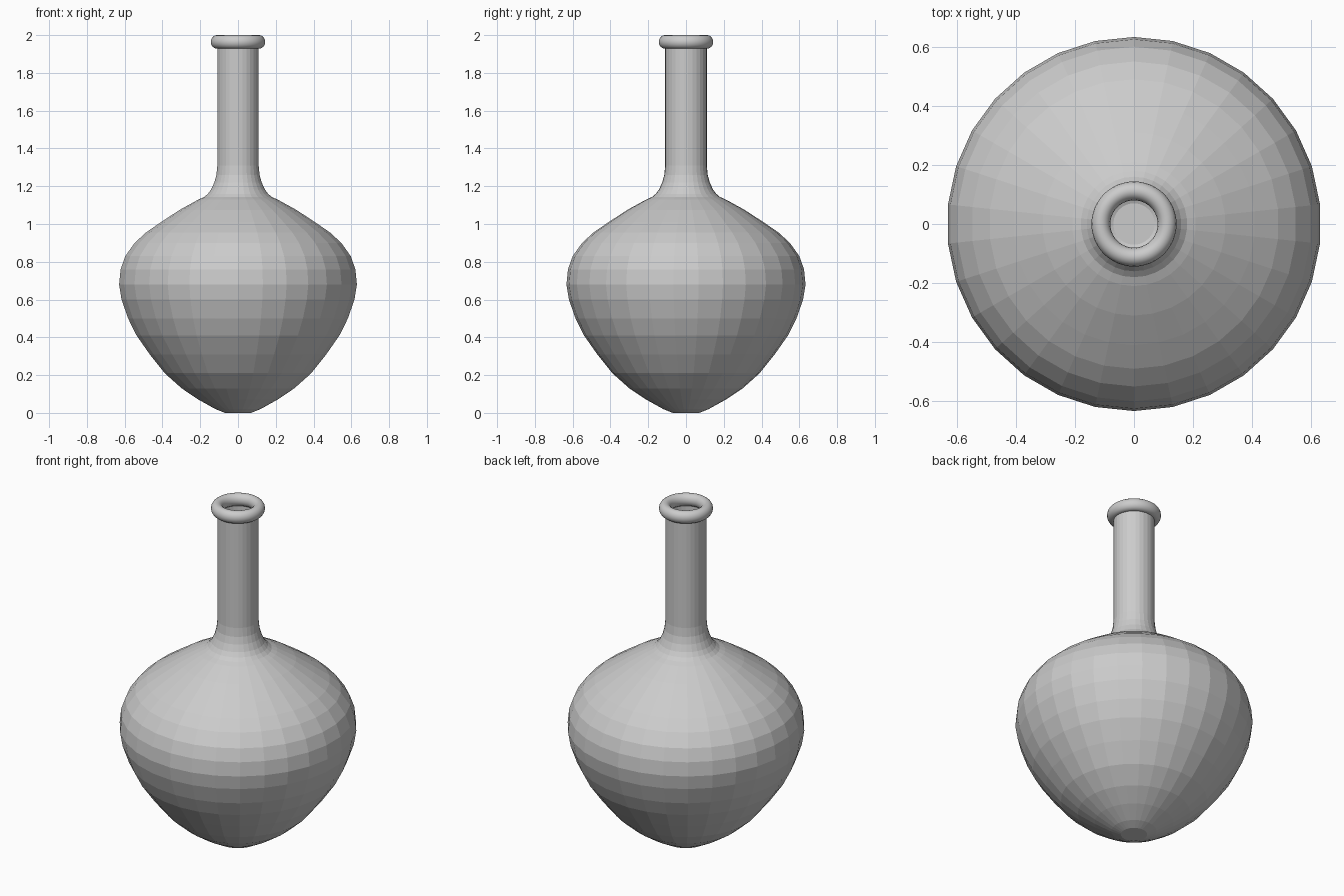
import bpy, bmesh
from math import pi, cos, sin

if "Cube" in bpy.data.objects:
    bpy.data.objects.remove(bpy.data.objects["Cube"])

SIDES = 30


def lathe(name, profile, sides, cap_bottom=False, closed=False):
    """Revolve (radius, height) points around the z axis."""
    bm = bmesh.new()
    rings = []
    for r, z in profile:
        rings.append([bm.verts.new((r * cos(pi / 2 + 2 * pi * i / sides),
                                    r * sin(pi / 2 + 2 * pi * i / sides), z))
                      for i in range(sides)])
    pairs = list(zip(rings, rings[1:]))
    if closed:
        pairs.append((rings[-1], rings[0]))
    for a, b in pairs:
        for i in range(sides):
            j = (i + 1) % sides
            bm.faces.new((a[i], a[j], b[j], b[i]))
    if cap_bottom:
        bm.faces.new(rings[0][::-1])
    bmesh.ops.recalc_face_normals(bm, faces=bm.faces)
    mesh = bpy.data.meshes.new(name)
    bm.to_mesh(mesh)
    bm.free()
    obj = bpy.data.objects.new(name, mesh)
    bpy.context.collection.objects.link(obj)
    return obj


# Faceted bulb, curved shoulder and straight neck in one turned profile
bottle_profile = [
    (0.07, 0.0), (0.12, 0.02), (0.21, 0.07), (0.30, 0.13), (0.39, 0.21),
    (0.47, 0.31), (0.54, 0.41), (0.585, 0.50), (0.62, 0.60), (0.633, 0.68),
    (0.625, 0.76), (0.60, 0.83), (0.55, 0.90), (0.49, 0.955), (0.41, 1.01),
    (0.31, 1.075), (0.21, 1.13), (0.18, 1.143), (0.16, 1.16), (0.143, 1.183),
    (0.126, 1.22), (0.115, 1.26), (0.11, 1.31), (0.11, 1.96),
]
lathe("bottle_body", bottle_profile, SIDES, cap_bottom=True)

# Rounded lip around the mouth
lip_profile = [(0.112 + 0.032 * cos(2 * pi * i / 16),
                1.964 + 0.036 * sin(2 * pi * i / 16)) for i in range(16)]
lip = lathe("mouth_lip", lip_profile, 60, closed=True)
lip.data.shade_smooth()
